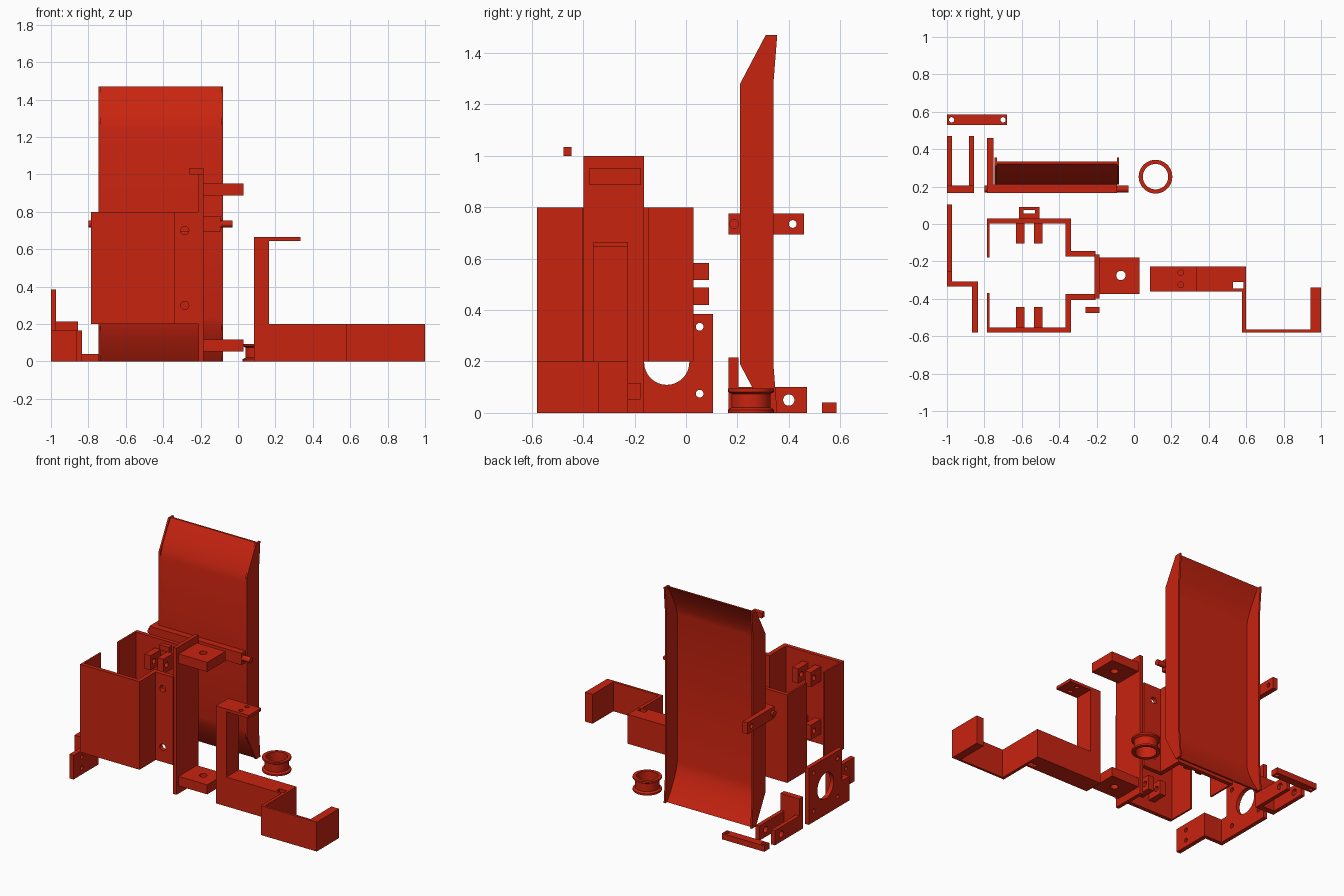
import bpy, bmesh, math
from mathutils import Matrix, Vector

cube = bpy.data.objects.get("Cube")
if cube:
    bpy.data.objects.remove(cube)

red = bpy.data.materials.new("signal_red")
red.use_nodes = True
COLOR = (0.58, 0.017, 0.005, 1)
red.diffuse_color = COLOR
red.node_tree.nodes["Principled BSDF"].inputs["Base Color"].default_value = COLOR


def finish(name, bm):
    bmesh.ops.recalc_face_normals(bm, faces=bm.faces)
    mesh = bpy.data.meshes.new(name)
    bm.to_mesh(mesh)
    bm.free()
    mesh.materials.append(red)
    ob = bpy.data.objects.new(name, mesh)
    bpy.context.collection.objects.link(ob)
    return ob


def prism(name, outline, axis, lo, hi):
    """Extrude a 2D outline along an axis; outline is (y,z) for x, (x,y) for z."""
    place = {"x": lambda a, b: (lo, a, b), "z": lambda a, b: (a, b, lo)}[axis]
    bm = bmesh.new()
    face = bm.faces.new([bm.verts.new(place(a, b)) for a, b in outline])
    new = bmesh.ops.extrude_face_region(bm, geom=[face])["geom"]
    shift = Vector((hi - lo, 0, 0)) if axis == "x" else Vector((0, 0, hi - lo))
    bmesh.ops.translate(bm, verts=[v for v in new if isinstance(v, bmesh.types.BMVert)], vec=shift)
    return finish(name, bm)


def box(name, x, y, z):
    return prism(name, [(x[0], y[0]), (x[1], y[0]), (x[1], y[1]), (x[0], y[1])], "z", *z)


def rod(name, center, radius, length, axis, sides=32):
    bm = bmesh.new()
    turn = {"x": Matrix.Rotation(math.pi / 2, 4, "Y"),
            "y": Matrix.Rotation(math.pi / 2, 4, "X"), "z": Matrix()}[axis]
    bmesh.ops.create_cone(bm, cap_ends=True, segments=sides, radius1=radius, radius2=radius,
                          depth=length, matrix=Matrix.Translation(center) @ turn)
    return finish(name, bm)


def cut(ob, cutter):
    """Subtract the cutter, then discard it."""
    mod = ob.modifiers.new("cut", "BOOLEAN")
    mod.object, mod.solver = cutter, "EXACT"
    bpy.context.view_layer.objects.active = ob
    bpy.ops.object.modifier_apply(modifier=mod.name)
    bpy.data.objects.remove(cutter)


def drill(ob, center, radius, length, axis):
    cut(ob, rod("drill", center, radius, length, axis))


def smooth(ob):
    bpy.ops.object.select_all(action="DESELECT")
    ob.select_set(True)
    bpy.context.view_layer.objects.active = ob
    bpy.ops.object.shade_smooth_by_angle(angle=math.radians(30))


# Small drilled bar lying at the back
bar = box("drilled_bar", (-1, -.68), (.53, .585), (0, .04))
for x in (-.975, -.70):
    drill(bar, (x, .557, .02), .014, .2, "z")

# Fork bracket with two drilled prongs
box("fork_base", (-1, -.855), (.165, .205), (0, .215))
for side, x in (("left", (-.882, -.855)), ("right", (-1, -.972))):
    prong = box("fork_prong_" + side, x, (.205, .47), (0, .1))
    drill(prong, (sum(x) / 2, .4, .05), .022, .1, "x")

# Long chute: side flanges and a panel bent back at both ends
TOP = 1.47
upper = [(.21, 1.28), (.31, TOP), (.355, TOP), (.34, 1.28)]
flange = upper + [(y, TOP - z) for y, z in reversed(upper)]
for side, x in (("left", -.092), ("right", -.745)):
    prism("chute_flange_" + side, flange, "x", x, x + .012)
front = [(.212 + .11 * (i / 6) ** 1.4, 1.24 + .23 * i / 6) for i in range(7)]
front = [(y, TOP - z) for y, z in reversed(front)] + front
panel = front + [(y + .013, z) for y, z in reversed(front)]
smooth(prism("chute_panel", panel, "x", -.735, -.09))

# Pivot bar in front of the chute, with pins and a drilled lever
box("pivot_bar", (-.75, -.09), (.165, .21), (.695, .775))
smooth(rod("pivot_pin_left", (-.06, .187, .735), .019, .06, "x"))
smooth(rod("pivot_pin_right", (-.79, .187, .735), .019, .02, "x"))
lever = box("pivot_lever", (-.785, -.75), (.165, .46), (.695, .775))
drill(lever, (-.77, .415, .735), .015, .1, "x")

# Grooved ring pulley, turned from a profile
profile = [(.068, 0), (.09, 0), (.09, .012), (.076, .02), (.076, .074),
           (.09, .082), (.09, .094), (.068, .094)]
bm = bmesh.new()
verts = [bm.verts.new((.115 + r, .253, z)) for r, z in profile]
edges = [bm.edges.new((v, verts[i - 1])) for i, v in enumerate(verts)]
bmesh.ops.spin(bm, geom=verts + edges, cent=(.115, .253, 0), axis=(0, 0, 1),
               angle=2 * math.pi, steps=48, use_merge=True)
bmesh.ops.remove_doubles(bm, verts=bm.verts, dist=.0001)
smooth(finish("pulley", bm))

# Motor mount: square plate with a large bore, and a stepped foot
plate = box("motor_plate", (-1, -.972), (-.255, .105), (0, .385))
drill(plate, (-.986, -.075, .197), .088, .1, "x")
for y in (-.205, .053):
    for z in (.075, .335):
        drill(plate, (-.986, y, z), .015, .1, "x")
step = [(-1, -.255), (-1, -.335), (-.865, -.335), (-.865, -.58), (-.835, -.58),
        (-.835, -.308), (-.972, -.308), (-.972, -.255)]
foot = prism("motor_mount_foot", step, "z", 0, .165)
for z in (.045, .12):
    drill(foot, (-.85, -.49, z), .014, .1, "x")

# Open housing: two mirrored halves with hinge clips inside
MID = -.275
half = [(-.785, -.18), (-.773, -.18), (-.773, .003), (-.367, .003), (-.367, -.175),
        (-.205, -.175), (-.205, -.145), (-.337, -.145), (-.337, .03), (-.785, .03)]
for label, s in (("back", 1), ("front", -1)):
    shell = prism("housing_" + label, [(x, MID + s * (y - MID)) for x, y in half], "z", .2, .8)
    for z in (.3, .7):
        drill(shell, (-.285, MID + s * .115, z), .022, .1, "y")
    for x in (-.63, -.535):
        for z in (.27, .63):
            ys = sorted((MID + s * .17, MID + s * .28))
            clip = box("clip_" + label, (x, x + .045), ys, (z, z + .1))
            drill(clip, (x + .022, MID + s * .205, z + .05), .018, .1, "x")

# Strap loops on the back of the housing
for z in (.42, .517):
    loop = box("strap_loop", (-.615, -.505), (.028, .09), (z, z + .067))
    cut(loop, box("slot", (-.592, -.528), (.055, .075), (z - .1, z + .2)))

# Tall column plate with two drilled shelves
box("column_plate", (-.21, -.185), (-.398, -.163), (0, 1.0))
for label, z in (("upper", .887), ("lower", .052)):
    shelf = box(label + "_shelf", (-.187, .03), (-.375, -.178), (z, z + .065))
    drill(shelf, (-.07, MID, z + .03), .025, .2, "z")
box("spacer_block", (-.26, -.185), (-.477, -.445), (1.0, 1.035))

# Arm bracket: low beam, upright and drilled top tab
beam = [(.085, -.36), (.53, -.36), (.53, -.31), (.6, -.31), (.6, -.226), (.085, -.226)]
prism("bracket_beam", beam, "z", 0, .2)
box("bracket_upright", (.085, .165), (-.36, -.226), (.2, .65))
tab = box("bracket_tab", (.085, .333), (-.36, -.226), (.645, .665))
for y in (-.26, -.325):
    drill(tab, (.25, y, .655), .015, .1, "z")

# Hooked end of the arm
hook = [(.53, -.36), (.578, -.36), (.578, -.58), (1, -.58), (1, -.34), (.943, -.34),
        (.943, -.564), (.6, -.564), (.6, -.31), (.585, -.31), (.585, -.345), (.53, -.345)]
prism("bracket_hook", hook, "z", 0, .2)
